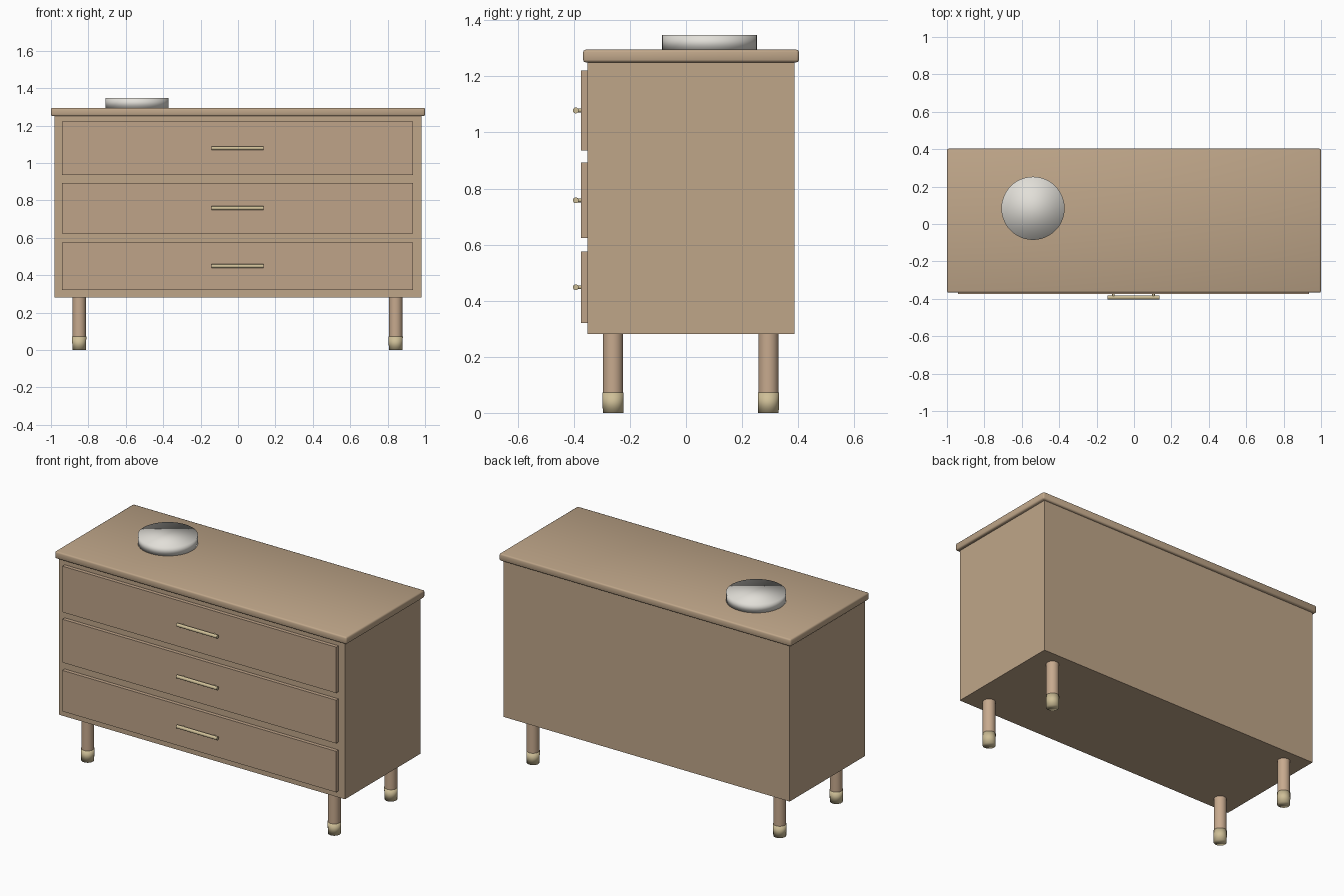
import bpy
from math import pi, radians

if "Cube" in bpy.data.objects:
    bpy.data.objects.remove(bpy.data.objects["Cube"])


def material(name, rgb):
    m = bpy.data.materials.new(name)
    m.diffuse_color = (*rgb, 1)
    m.use_nodes = True
    m.node_tree.nodes["Principled BSDF"].inputs["Base Color"].default_value = m.diffuse_color
    return m


WOOD = material("wood", (0.52, 0.38, 0.25))
FRONT = material("drawer_wood", (0.52, 0.37, 0.25))
LEG = material("leg_wood", (0.57, 0.40, 0.27))
BRASS = material("brass", (0.62, 0.52, 0.31))
CERAMIC = material("ceramic", (0.76, 0.74, 0.69))


def finish(name, mat):
    ob = bpy.context.object
    ob.name = name
    ob.data.materials.append(mat)
    return ob


def box(name, lo, hi, mat, bevel=0.0, segments=2):
    center = [(a + b) / 2 for a, b in zip(lo, hi)]
    bpy.ops.mesh.primitive_cube_add(size=1, location=center)
    ob = finish(name, mat)
    ob.scale = [b - a for a, b in zip(lo, hi)]
    bpy.ops.object.transform_apply(location=False, rotation=False, scale=True)
    if bevel:
        mod = ob.modifiers.new("bevel", 'BEVEL')
        mod.width, mod.segments = bevel, segments
        bpy.ops.object.shade_smooth()
    return ob


def rod(name, center, r1, r2, length, mat, rot=(0, 0, 0), sides=32, soft=False):
    bpy.ops.mesh.primitive_cone_add(vertices=sides, radius1=r1, radius2=r2,
                                    depth=length, location=center, rotation=rot)
    ob = finish(name, mat)
    if soft:
        bpy.ops.object.shade_smooth()
    else:
        bpy.ops.object.shade_smooth_by_angle(angle=radians(40))
    return ob


# Carcass and overhanging top
box("cabinet_body", (-0.982, -0.352, 0.281), (0.98, 0.387, 1.25), WOOD)
box("cabinet_top", (-1, -0.367, 1.25), (1, 0.403, 1.295), WOOD, bevel=0.009)

# Drawer fronts, each with a bar handle on two posts
drawers = [("bottom", 0.321, 0.575), ("middle", 0.624, 0.892), ("upper", 0.936, 1.221)]
for label, z0, z1 in drawers:
    box(label + "_drawer_front", (-0.942, -0.375, z0), (0.936, -0.34, z1), FRONT)
    z = (z0 + z1) / 2
    rod(label + "_handle_bar", (-0.003, -0.393, z), 0.0105, 0.0105, 0.278, BRASS,
        rot=(0, pi / 2, 0), sides=16)
    for side, x in (("left", -0.11), ("right", 0.104)):
        rod(f"{label}_handle_{side}_post", (x, -0.381, z), 0.007, 0.007, 0.024, BRASS,
            rot=(pi / 2, 0, 0), sides=12)

# Four round legs with metal end caps
for side, x in (("left", -0.849), ("right", 0.843)):
    for end, y in (("front", -0.26), ("back", 0.294)):
        rod(f"{end}_{side}_leg", (x, y, 0.172), 0.036, 0.036, 0.22, LEG)
        rod(f"{end}_{side}_leg_cap", (x, y, 0.0365), 0.0365, 0.038, 0.073, BRASS, soft=True)

# Shallow dish standing on the top
rod("dish", (-0.54, 0.084, 1.3205), 0.169, 0.169, 0.055, CERAMIC, sides=48, soft=True)
